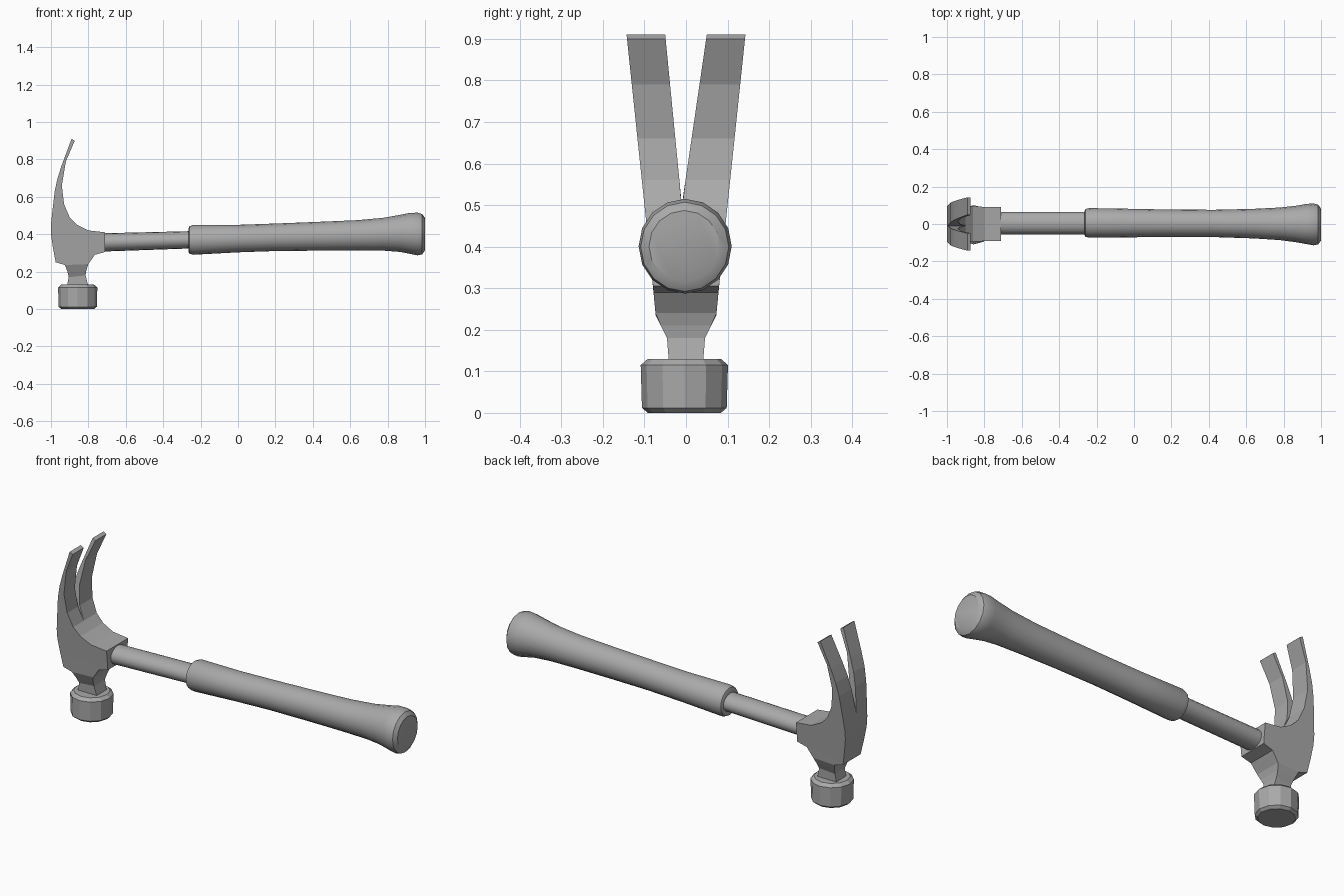
import bpy, bmesh
from math import cos, sin, pi, radians

cube = bpy.data.objects.get("Cube")
if cube:
    bpy.data.objects.remove(cube)

steel = bpy.data.materials.new("grey")
steel.use_nodes = True
GREY = (0.4, 0.4, 0.4, 1)
steel.diffuse_color = GREY
steel.node_tree.nodes["Principled BSDF"].inputs["Base Color"].default_value = GREY


def loft(name, rings, smooth=None):
    """Skin a list of equal-length point rings and cap both ends."""
    bm = bmesh.new()
    loops = [[bm.verts.new(p) for p in ring] for ring in rings]
    n = len(loops[0])
    for a, b in zip(loops, loops[1:]):
        for i in range(n):
            j = (i + 1) % n
            bm.faces.new((a[i], a[j], b[j], b[i]))
    bm.faces.new(loops[0])
    bm.faces.new(loops[-1])
    bmesh.ops.recalc_face_normals(bm, faces=bm.faces)
    mesh = bpy.data.meshes.new(name)
    bm.to_mesh(mesh)
    bm.free()
    mesh.materials.append(steel)
    obj = bpy.data.objects.new(name, mesh)
    bpy.context.collection.objects.link(obj)
    if smooth:
        bpy.ops.object.select_all(action='DESELECT')
        obj.select_set(True)
        bpy.context.view_layer.objects.active = obj
        bpy.ops.object.shade_smooth_by_angle(angle=radians(smooth))
    return obj


def interp(table, v):
    for (a, fa), (b, fb) in zip(table, table[1:]):
        if v <= b:
            return fa + (fb - fa) * max(0, v - a) / (b - a)
    return table[-1][1]


# Half width of the head at each height
WIDTH = [(.12, .041), (.17, .041), (.195, .053), (.235, .073),
         (.30, .079), (.50, .100), (.91, .143)]

# Head block and neck: back edge and handle-side edge of each section
body = [((-.915, .12), (-.80, .12)), ((-.905, .17), (-.815, .18)),
        ((-.912, .20), (-.81, .21)), ((-.925, .235), (-.80, .24)),
        ((-.975, .25), (-.765, .29)), ((-.99, .33), (-.71, .305)),
        ((-1, .40), (-.71, .41)), ((-1, .45), (-.80, .42)),
        ((-.997, .48), (-.86, .45)), ((-.995, .50), (-.90, .49))]


def body_ring(section):
    ring = []
    for (x, z), sides in zip(section, ((-1, 1), (1, -1))):
        ring += [(x, s * interp(WIDTH, z), z) for s in sides]
    return ring


loft("head_block", [body_ring(s) for s in body])

# Two curved claws with a V-shaped slot between them
claw = [body[-1], ((-.98, .63), (-.93, .56)), ((-.965, .70), (-.942, .66)),
        ((-.942, .77), (-.92, .79)), ((-.89, .91), (-.873, .90))]


def claw_ring(section, side):
    def inner(z):
        t = max(0, (z - .50) / .41)
        return -.01 * (1 - t) + side * .05 * t
    (xo, zo), (xi, zi) = section
    return [(xo, inner(zo), zo), (xo, side * interp(WIDTH, zo), zo),
            (xi, side * interp(WIDTH, zi), zi), (xi, inner(zi), zi)]


for name, side in (("right_claw", -1), ("left_claw", 1)):
    loft(name, [claw_ring(s, side) for s in claw])


# Faceted striking face with bevelled rims
def disc(z, r, n=12):
    return [(-.857 + r * cos(2 * pi * i / n), -.004 + r * sin(2 * pi * i / n), z)
            for i in range(n)]


loft("striker", [disc(z, r) for z, r in
                 ((0, .088), (.012, .102), (.115, .105), (.13, .088))])


# Handle parts run along x: (x, bottom z, top z, half width in y, centre y)
def oval(x, low, high, half, cy, n=16):
    return [(x, cy + half * cos(2 * pi * i / n),
             (low + high) / 2 + (high - low) / 2 * sin(2 * pi * i / n))
            for i in range(n)]


shaft = [(-.76, .306, .404, .060, .005), (-.22, .325, .417, .060, .005)]
grip = [(-.265, .305, .43, .064, .006), (-.26, .297, .442, .074, .006),
        (-.24, .29, .45, .079, .006), (0, .303, .45, .076, .005),
        (.20, .310, .457, .073, .004), (.43, .312, .466, .073, .003),
        (.64, .313, .475, .079, .002), (.78, .312, .488, .087, .001),
        (.87, .305, .504, .098, 0), (.92, .295, .514, .107, 0),
        (.96, .287, .515, .112, -.002), (.985, .292, .507, .106, -.003),
        (1, .315, .487, .085, -.004)]
loft("shaft", [oval(*s) for s in shaft], 30)
loft("grip", [oval(*s) for s in grip], 35)
